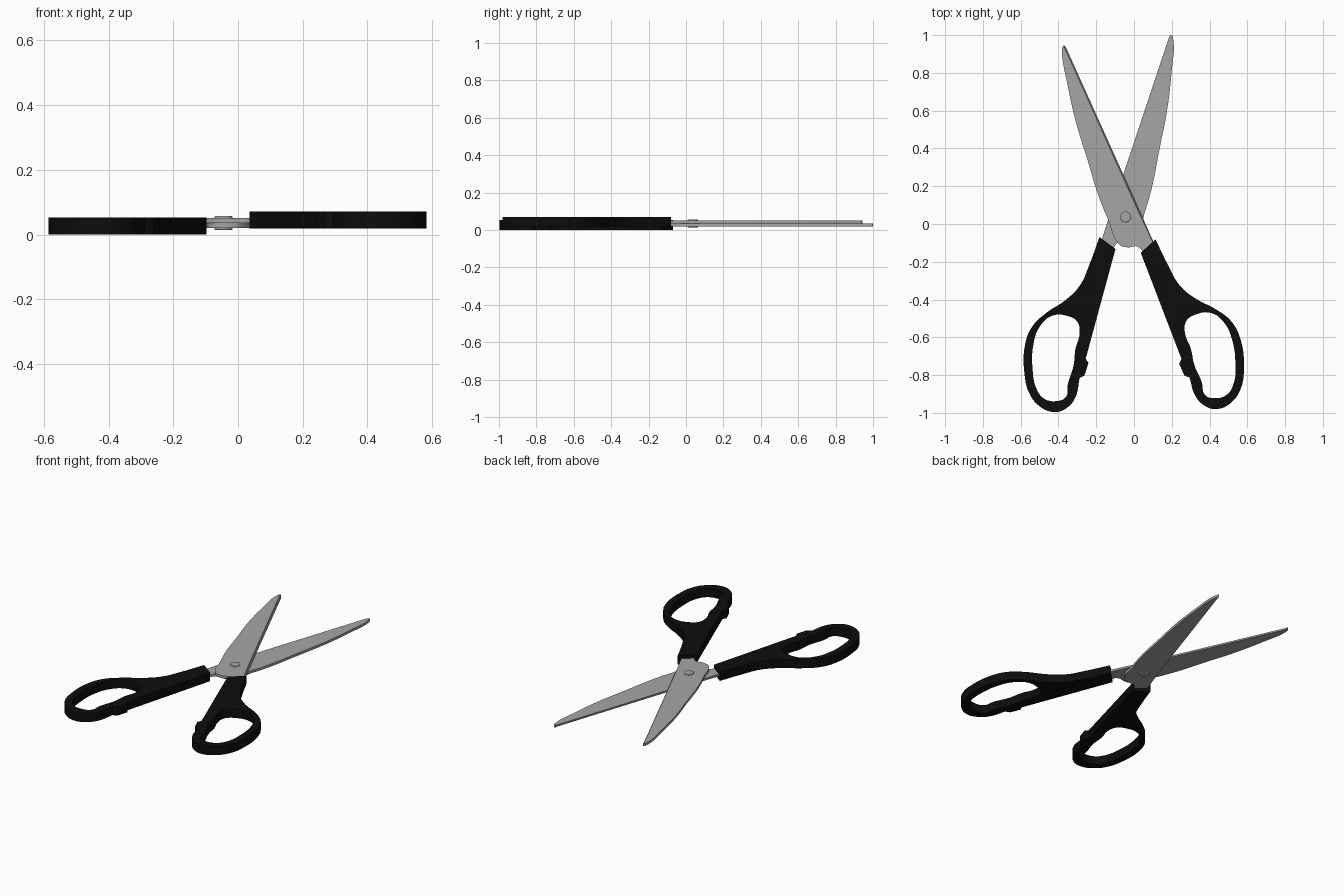
import bpy, bmesh, math
from mathutils import Matrix, Vector

cube = bpy.data.objects.get("Cube")
if cube:
    bpy.data.objects.remove(cube, do_unlink=True)


def material(name, color, roughness, metallic=0.0):
    m = bpy.data.materials.new(name)
    m.use_nodes = True
    m.diffuse_color = (*color, 1)
    bsdf = m.node_tree.nodes["Principled BSDF"]
    bsdf.inputs["Base Color"].default_value = (*color, 1)
    bsdf.inputs["Roughness"].default_value = roughness
    return m


steel = material("steel grey", (0.38, 0.38, 0.38), 0.4)
plastic = material("black plastic", (0.004, 0.004, 0.004), 0.6)


def smooth(obj):
    bpy.ops.object.select_all(action='DESELECT')
    obj.select_set(True)
    bpy.context.view_layer.objects.active = obj
    bpy.ops.object.shade_smooth_by_angle(angle=math.radians(30))


def plate(name, loops, z0, z1, mat, res=5):
    """Extrude closed outlines (later ones are holes). Points marked 'v' are corners."""
    cu = bpy.data.curves.new(name, 'CURVE')
    cu.dimensions, cu.fill_mode = '2D', 'BOTH'
    cu.extrude, cu.resolution_u = (z1 - z0) / 2, res
    for pts in loops:
        sp = cu.splines.new('BEZIER')
        sp.bezier_points.add(len(pts) - 1)
        sp.use_cyclic_u = True
        for bp, p in zip(sp.bezier_points, pts):
            bp.co = (p[0], p[1], 0)
            kind = 'VECTOR' if len(p) > 2 else 'AUTO'
            bp.handle_left_type = bp.handle_right_type = kind
    obj = bpy.data.objects.new(name, cu)
    bpy.context.collection.objects.link(obj)
    bpy.ops.object.select_all(action='DESELECT')
    obj.select_set(True)
    bpy.context.view_layer.objects.active = obj
    bpy.ops.object.convert(target='MESH')
    obj = bpy.context.view_layer.objects.active
    bm = bmesh.new()
    bm.from_mesh(obj.data)
    bmesh.ops.remove_doubles(bm, verts=bm.verts, dist=0.0002)
    bmesh.ops.recalc_face_normals(bm, faces=bm.faces)
    bmesh.ops.translate(bm, verts=bm.verts, vec=(0, 0, (z0 + z1) / 2))
    bm.to_mesh(obj.data)
    bm.free()
    obj.data.materials.clear()
    obj.data.materials.append(mat)
    return obj


V = 'v'

# Handle with finger loop and a small stop tab on the inner side
handle_outline = [
    (-0.183, -0.069, V), (-0.098, -0.132, V), (-0.256, -0.714, V),
    (-0.241, -0.735, V), (-0.262, -0.802, V), (-0.288, -0.815, V),
    (-0.312, -0.922), (-0.362, -0.978), (-0.421, -0.996), (-0.500, -0.965),
    (-0.553, -0.899), (-0.579, -0.800), (-0.576, -0.635), (-0.537, -0.540),
    (-0.458, -0.466), (-0.368, -0.407), (-0.288, -0.328), (-0.235, -0.212)]
finger_hole = [
    (-0.352, -0.487), (-0.299, -0.519), (-0.288, -0.582), (-0.310, -0.661),
    (-0.320, -0.751), (-0.350, -0.847), (-0.360, -0.915), (-0.405, -0.937),
    (-0.474, -0.926), (-0.516, -0.873), (-0.537, -0.767), (-0.532, -0.635),
    (-0.500, -0.545), (-0.437, -0.487)]
handle = plate("right_handle", [handle_outline, finger_hole], 0.0, 0.053, plastic)

# Blade: straight cutting edge, curved back, rounded heel and tang inside the handle
blade_outline = [
    (-0.111, 0.100, V), (0.186, 0.990, V), (0.197, 1.000), (0.208, 0.975),
    (0.198, 0.794), (0.172, 0.582), (0.135, 0.397), (0.093, 0.185),
    (0.055, 0.055), (0.012, -0.076), (-0.030, -0.096), (-0.085, -0.098),
    (-0.112, -0.135, V), (-0.130, -0.200, V), (-0.200, -0.170, V)]
blade = plate("right_blade", [blade_outline], 0.0195, 0.0350, steel)

# Narrow ground bevel along the outer face of the cutting edge
edge_a, edge_b = Vector((-0.111, 0.100)), Vector((0.186, 0.990))
along = (edge_b - edge_a).normalized()
inward = Vector((along.y, -along.x))
for v in blade.data.vertices:
    d = Vector(v.co.xy) - edge_a
    if v.co.z < 0.027 and abs(d.dot(inward)) < 0.002 and v.co.y > 0.09:
        v.co.x += inward.x * 0.008
        v.co.y += inward.y * 0.008

# Second half: the first turned over and swung open
flip = (Matrix.Translation((-0.075, -0.031, 0.071))
        @ Matrix.Rotation(math.radians(5.8), 4, 'Z')
        @ Matrix.Rotation(math.pi, 4, 'Y'))
for part, name in ((handle, "left_handle"), (blade, "left_blade")):
    other = part.copy()
    other.data = part.data.copy()
    other.name = other.data.name = name
    other.data.transform(flip)
    bpy.context.collection.objects.link(other)
    smooth(part)
    smooth(other)

# Pivot rivet through both blades
bpy.ops.mesh.primitive_cylinder_add(vertices=32, radius=0.028, depth=0.043,
                                    location=(-0.045, 0.037, 0.0355))
rivet = bpy.context.object
rivet.name = "pivot_rivet"
rivet.data.materials.append(steel)
bev = rivet.modifiers.new("rounded_rim", 'BEVEL')
bev.width, bev.segments, bev.limit_method = 0.004, 3, 'ANGLE'
smooth(rivet)
